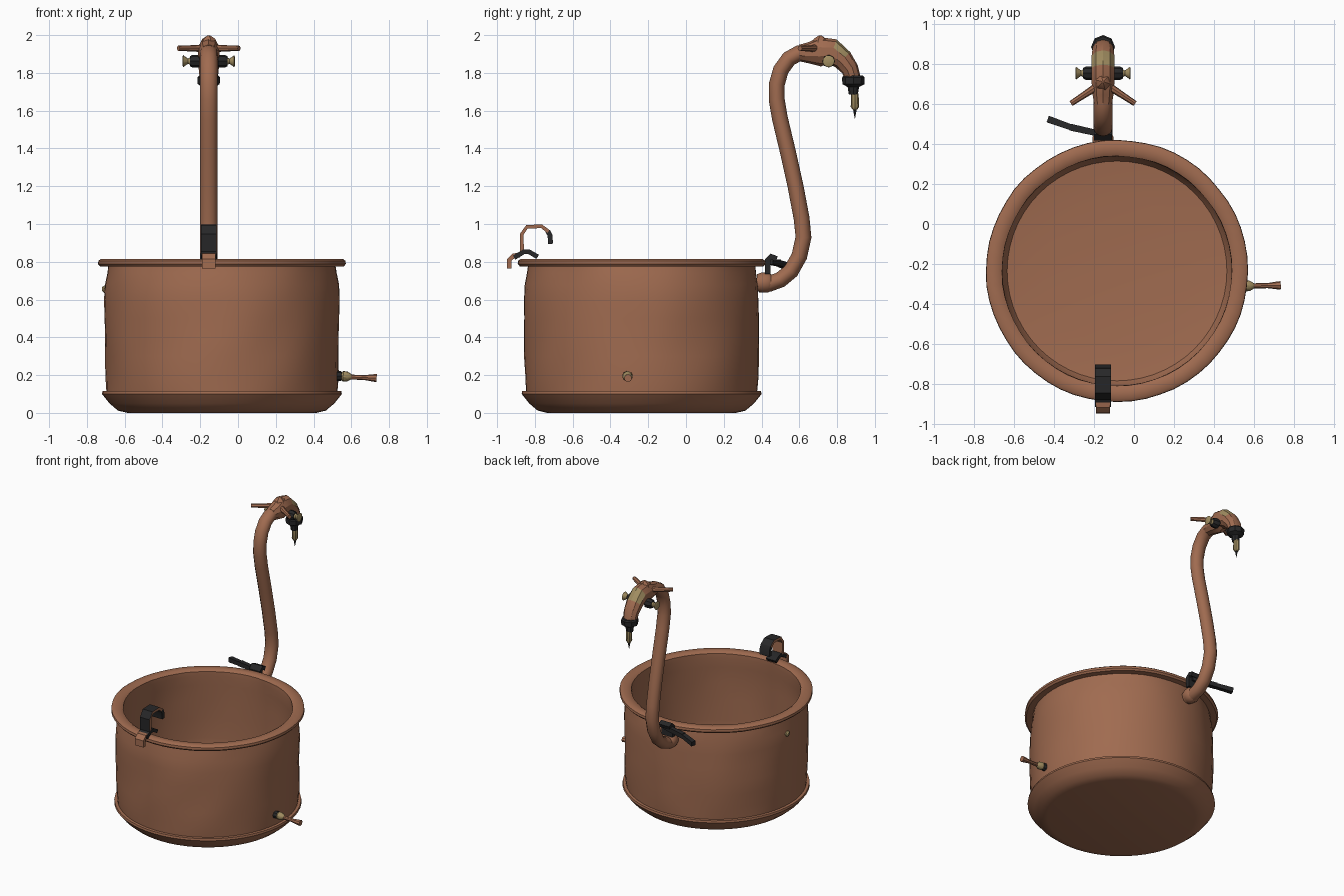
import bpy, bmesh, math
from mathutils import Vector, noise

if "Cube" in bpy.data.objects:
    bpy.data.objects.remove(bpy.data.objects["Cube"])

def mat(name, rgb):
    m = bpy.data.materials.new(name)
    m.diffuse_color = (*rgb, 1)
    m.use_nodes = True
    m.node_tree.nodes["Principled BSDF"].inputs["Base Color"].default_value = m.diffuse_color
    return m

COPPER = mat("copper", (0.35, 0.147, 0.08))
BLACK = mat("black_iron", (0.02, 0.02, 0.021))
BRASS = mat("brass", (0.36, 0.27, 0.12))
CX = -0.155           # plane of the neck and the hook
PX, PY = -0.085, -0.235   # pot axis

def finish(name, bm, mats, angle=35):
    bmesh.ops.recalc_face_normals(bm, faces=bm.faces)
    me = bpy.data.meshes.new(name)
    bm.to_mesh(me)
    bm.free()
    for m in mats:
        me.materials.append(m)
    ob = bpy.data.objects.new(name, me)
    bpy.context.collection.objects.link(ob)
    bpy.ops.object.select_all(action='DESELECT')
    ob.select_set(True)
    bpy.context.view_layer.objects.active = ob
    bpy.ops.object.shade_smooth_by_angle(angle=math.radians(angle))
    return ob

def skin(bm, rings, cap=True):
    n = len(rings[0])
    for a, b in zip(rings, rings[1:]):
        for i in range(n):
            bm.faces.new((a[i], a[(i + 1) % n], b[(i + 1) % n], b[i]))
    if cap:
        bm.faces.new(rings[0])
        bm.faces.new(rings[-1])

def bent_tube(bm, pts, sides):
    """Sweep in the y-z plane; each point is (y, z, half width in x, half depth)."""
    rings = []
    for i, (y, z, rx, rn) in enumerate(pts):
        a, b = pts[max(i - 1, 0)], pts[min(i + 1, len(pts) - 1)]
        t = Vector((0, b[0] - a[0], b[1] - a[1])).normalized()
        nrm = Vector((0, -t.z, t.y))
        rings.append([bm.verts.new(Vector((CX, y, z)) + nrm * rn * math.cos(k * math.tau / sides)
                      + Vector((rx * math.sin(k * math.tau / sides), 0, 0))) for k in range(sides)])
    skin(bm, rings)

def rod(name, start, direction, steps, material, sides=10):
    """Turned piece along a direction; steps are (distance, radius)."""
    bm = bmesh.new()
    d = Vector(direction).normalized()
    u = d.orthogonal().normalized()
    v = d.cross(u)
    rings = []
    for s, r in steps:
        rings.append([bm.verts.new(Vector(start) + d * s + (u * math.cos(k * math.tau / sides)
                      + v * math.sin(k * math.tau / sides)) * r) for k in range(sides)])
    skin(bm, rings)
    return finish(name, bm, [material])

def ribbon(name, path, width, thick, mats, outer_black=False):
    """Flat strip bent in the y-z plane, outer face optionally in the second material."""
    bm = bmesh.new()
    rings = []
    for i, (y, z) in enumerate(path):
        a, b = path[max(i - 1, 0)], path[min(i + 1, len(path) - 1)]
        t = Vector((0, b[0] - a[0], b[1] - a[1])).normalized()
        nrm = Vector((0, -t.z, t.y)) * thick / 2
        c = Vector((CX, y, z))
        w = Vector((width / 2, 0, 0))
        rings.append([bm.verts.new(p) for p in (c - w + nrm, c + w + nrm, c + w - nrm, c - w - nrm)])
    skin(bm, rings)
    bm.faces.ensure_lookup_table()
    if outer_black:
        for i in range(0, 4 * (len(path) - 1), 4):
            bm.faces[i].material_index = 1
    return finish(name, bm, mats, 30)

# Pot: dented lathe with stepped base, rolled rim and open inside
profile = [(0.5, 0), (0.55, 0.012), (0.595, 0.05), (0.635, 0.1), (0.632, 0.115), (0.612, 0.116),
           (0.617, 0.2), (0.62, 0.3), (0.622, 0.4), (0.622, 0.5), (0.621, 0.6), (0.617, 0.68),
           (0.607, 0.74), (0.602, 0.776), (0.645, 0.776), (0.656, 0.788), (0.654, 0.805),
           (0.64, 0.815), (0.595, 0.815), (0.575, 0.803), (0.574, 0.77), (0.58, 0.7), (0.585, 0.58),
           (0.588, 0.45), (0.588, 0.3), (0.585, 0.14), (0.55, 0.08), (0.37, 0.06)]
bm = bmesh.new()
N = 56
rings = []
for r, z in profile:
    ring = []
    for k in range(N):
        a = k * math.tau / N
        c, s = math.cos(a), math.sin(a)
        dent = 0.0
        if 0.15 < z < 0.75:
            dent = 0.009 * noise.noise(Vector((c * 2.2, s * 2.2, z * 4)))
        elif z > 0.77:
            dent = 0.004 * noise.noise(Vector((c * 4, s * 4, 1)))
        ring.append(bm.verts.new((PX + (r + dent) * c, PY + (r + dent) * s, z)))
    rings.append(ring)
skin(bm, rings)
finish("pot", bm, [COPPER], 40)

# Curved neck
neck = [(0.385, 0.68), (0.44, 0.683), (0.5, 0.705), (0.555, 0.75), (0.6, 0.83), (0.622, 0.93),
        (0.612, 1.03), (0.58, 1.2), (0.54, 1.38), (0.497, 1.56), (0.48, 1.66), (0.481, 1.74),
        (0.502, 1.815), (0.545, 1.875), (0.6, 1.905), (0.65, 1.912)]
bm = bmesh.new()
bent_tube(bm, [(y, z, 0.047, 0.042) for y, z in neck], 12)
finish("neck", bm, [COPPER], 40)
rod("neck_flange", (CX, 0.375, 0.69), (0, 1, 0), [(0, 0.045), (0.025, 0.055), (0.06, 0.055), (0.075, 0.045)], COPPER, 12)

# Head with a brass band across its brow
head = [(0.6, 1.905, 0.047, 0.044), (0.65, 1.906, 0.055, 0.056), (0.71, 1.912, 0.06, 0.078),
        (0.775, 1.913, 0.061, 0.068), (0.83, 1.87, 0.06, 0.056), (0.868, 1.82, 0.055, 0.046),
        (0.883, 1.77, 0.05, 0.042)]
bm = bmesh.new()
bent_tube(bm, head, 10)
bmesh.ops.recalc_face_normals(bm, faces=bm.faces)
for f in bm.faces:
    c = f.calc_center_median()
    if 0.8 < c.y < 0.86 and c.z > 1.85 and f.normal.z > 0.4:
        f.material_index = 1
finish("head", bm, [COPPER, BRASS], 30)
rod("head_crest", (CX, 0.71, 1.96), (0, 0.05, 1), [(0, 0.045), (0.02, 0.035), (0.039, 0.006)], COPPER, 6)

# Collar and pointed spout
rod("nozzle_collar", (CX, 0.886, 1.785), (0, 0, -1),
    [(0, 0.052), (0.01, 0.06), (0.045, 0.058), (0.06, 0.03), (0.1, 0.024)], BLACK, 8)
rod("nozzle", (CX, 0.894, 1.69), (0, 0, -1), [(0, 0.02), (0.07, 0.022), (0.085, 0.012)], BRASS, 8)
rod("nozzle_tip", (CX, 0.894, 1.607), (0, 0, -1), [(0, 0.01), (0.048, 0.001)], BLACK, 6)

# Eyes and ear rods on both sides
for side, label in ((-1, "left"), (1, "right")):
    rod(label + "_eye_socket", (CX + side * 0.05, 0.755, 1.862), (side, 0, 0),
        [(0, 0.034), (0.035, 0.034), (0.05, 0.026)], BLACK, 8)
    rod(label + "_eye_knob", (CX + side * 0.098, 0.755, 1.862), (side, 0, 0),
        [(0, 0.02), (0.012, 0.014), (0.037, 0.032), (0.04, 0.026)], BRASS, 10)
    rod(label + "_ear_rod", (CX + side * 0.035, 0.685, 1.93), (side * 0.13, -0.085, 0),
        [(0, 0.02), (0.08, 0.016), (0.15, 0.014)], COPPER, 8)

# Hook clipped on the front rim
ribbon("hook_clip", [(-0.935, 0.765), (-0.935, 0.81), (-0.912, 0.832), (-0.88, 0.836)], 0.07, 0.025, [COPPER])
ribbon("hook_foot", [(-0.91, 0.822), (-0.86, 0.852), (-0.83, 0.852), (-0.785, 0.826)], 0.08, 0.025, [BLACK])
ribbon("hook_loop", [(-0.868, 0.855), (-0.87, 0.945), (-0.842, 0.985), (-0.765, 0.988), (-0.728, 0.96)],
       0.08, 0.02, [COPPER, BLACK], True)
ribbon("hook_tip", [(-0.732, 0.963), (-0.72, 0.94), (-0.717, 0.895)], 0.08, 0.026, [BLACK])

# Black bracket and lever behind the rim
ribbon("lever_bracket", [(0.432, 0.735), (0.432, 0.81), (0.45, 0.828), (0.48, 0.815)], 0.09, 0.03, [BLACK])
for i, (a, b) in enumerate([((-0.14, 0.445, 0.8), (-0.32, 0.485, 0.795)), ((-0.31, 0.482, 0.795), (-0.43, 0.525, 0.78))]):
    a, b = Vector(a), Vector(b)
    rod("lever_%d" % (i + 1), a, b - a, [(0, 0.021), ((b - a).length, 0.024)], BLACK, 4)

# Drain tap on the right, brass knob on the left
rod("tap_seat", (0.515, -0.31, 0.195), (1, 0, 0), [(0, 0.028), (0.03, 0.026), (0.04, 0.018)], BLACK, 8)
rod("tap_body", (0.545, -0.31, 0.195), (1, 0, -0.08), [(0, 0.02), (0.012, 0.028), (0.035, 0.026), (0.055, 0.014)], BRASS)
rod("tap_handle", (0.59, -0.31, 0.19), (1, 0.02, -0.04), [(0, 0.013), (0.08, 0.013), (0.13, 0.02), (0.144, 0.021)], COPPER, 8)
rod("side_knob", (-0.685, -0.19, 0.655), (-1, 0, 0), [(0, 0.016), (0.01, 0.021), (0.024, 0.02), (0.034, 0.01)], BRASS)
